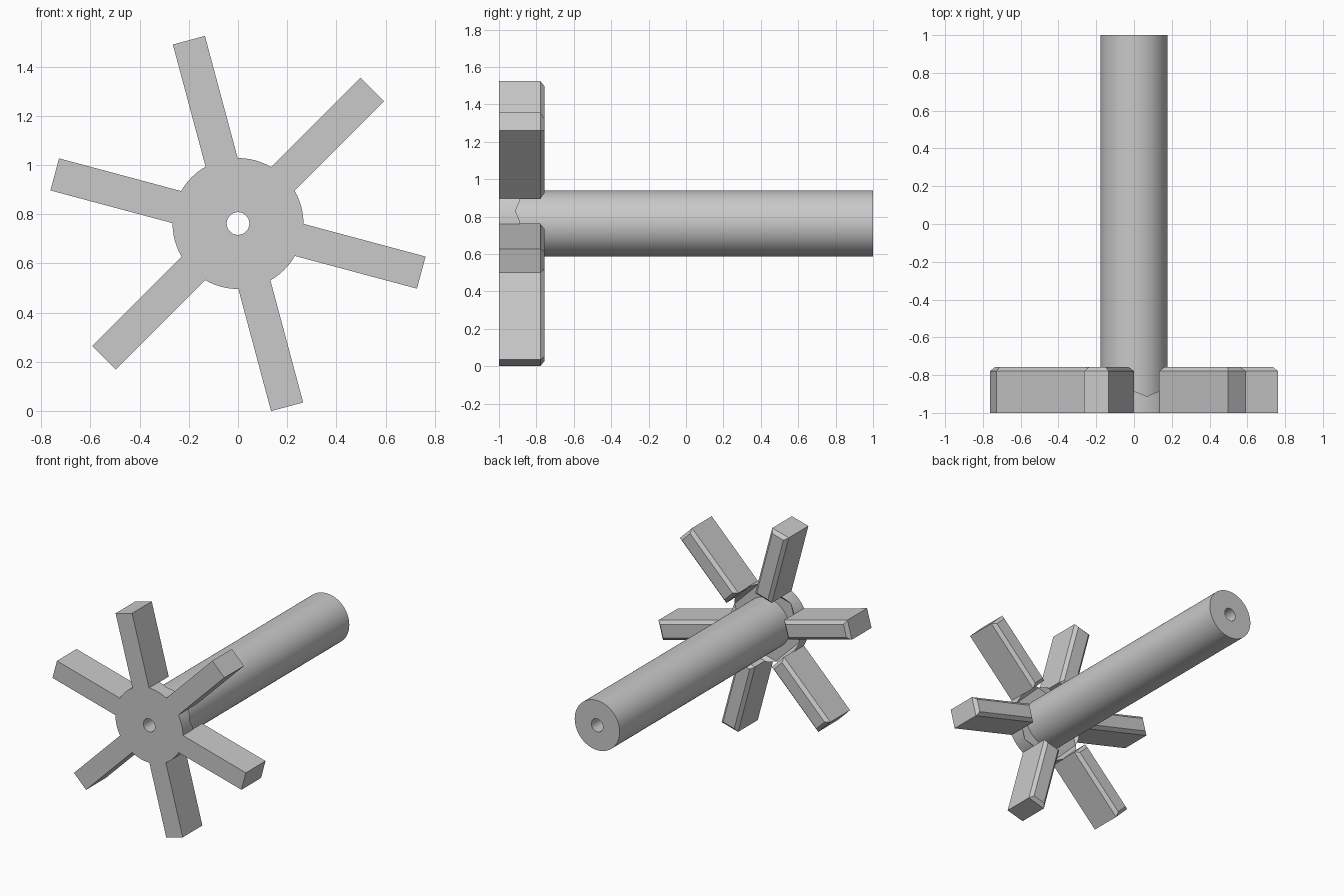
import bpy, bmesh, math
from mathutils import Matrix, Vector

if "Cube" in bpy.data.objects:
    bpy.data.objects.remove(bpy.data.objects["Cube"])

AXIS_Z = 0.7625          # height of the shaft axis
BORE, SHAFT, HUB, TIP = 0.046, 0.177, 0.266, 0.771
FRONT, SPOKE_BACK = -1.0, -0.757
FLOOR_Y, FLOOR_APOTHEM = -0.914, 0.229   # hexagonal recess behind the hub
SEGS = 72

metal = bpy.data.materials.new("light grey metal")
metal.use_nodes = True
grey = (0.585, 0.585, 0.585, 1)
metal.diffuse_color = grey
metal.node_tree.nodes["Principled BSDF"].inputs["Base Color"].default_value = grey


def polar(radius, angle, y):
    return Vector((radius * math.cos(angle), y, radius * math.sin(angle)))


def make_object(name, bm):
    bmesh.ops.recalc_face_normals(bm, faces=bm.faces)
    mesh = bpy.data.meshes.new(name)
    bm.to_mesh(mesh)
    bm.free()
    mesh.materials.append(metal)
    ob = bpy.data.objects.new(name, mesh)
    ob.location.z = AXIS_Z
    bpy.context.collection.objects.link(ob)
    return ob


def lathe(name, profile):
    """Sweep a closed (radius, y) profile round the axis."""
    bm = bmesh.new()
    rings = [[bm.verts.new(polar(r, math.tau * i / SEGS, y)) for r, y in profile]
             for i in range(SEGS)]
    n = len(profile)
    for i in range(SEGS):
        a, b = rings[i], rings[(i + 1) % SEGS]
        for k in range(n):
            m = (k + 1) % n
            bm.faces.new((a[k], a[m], b[m], b[k]))
    return make_object(name, bm)


def smooth(ob):
    bpy.ops.object.select_all(action='DESELECT')
    ob.select_set(True)
    bpy.context.view_layer.objects.active = ob
    bpy.ops.object.shade_smooth_by_angle(angle=math.radians(15))


# Hub disc: flat hexagonal floor at the back, rim rising at 45 degrees to each spoke
bm = bmesh.new()
front, rim, floor = [], [], []
for i in range(SEGS):
    deg = 360 * i / SEGS
    angle = math.radians(deg)
    lean = math.cos(math.radians((deg - 45 + 30) % 60 - 30))
    front.append(bm.verts.new(polar(HUB, angle, FRONT)))
    rim.append(bm.verts.new(polar(HUB, angle, FLOOR_Y + HUB * lean - FLOOR_APOTHEM)))
    floor.append(bm.verts.new(polar(FLOOR_APOTHEM / lean, angle, FLOOR_Y)))
bm.faces.new(front)
bm.faces.new(floor)
for i in range(SEGS):
    j = (i + 1) % SEGS
    bm.faces.new((front[i], front[j], rim[j], rim[i]))
    bm.faces.new((rim[i], rim[j], floor[j], floor[i]))
hub = make_object("spoked_hub", bm)

# Six radial bars with the rear edges chamfered
bm = bmesh.new()
root, width = 0.254, 0.135
for k in range(6):
    turn = Matrix.Rotation(-math.radians(45 + 60 * k), 4, 'Y')
    place = (turn @ Matrix.Translation(((root + TIP) / 2, (FRONT + SPOKE_BACK) / 2, 0))
             @ Matrix.Diagonal((TIP - root, SPOKE_BACK - FRONT, width, 1)))
    bmesh.ops.create_cube(bm, size=1, matrix=place)
rear = [e for e in bm.edges if all(v.co.y > SPOKE_BACK - 0.01 for v in e.verts)]
bmesh.ops.bevel(bm, geom=rear, offset=0.022, segments=1, affect='EDGES')
spokes = make_object("spokes", bm)

# Solid rod that cuts the bore
bm = bmesh.new()
bmesh.ops.create_cone(bm, cap_ends=True, segments=SEGS, radius1=BORE, radius2=BORE,
                      depth=3, matrix=Matrix.Rotation(math.pi / 2, 4, 'X'))
bore_cutter = make_object("bore_cutter", bm)

# Merge the bars into the hub and drill it
bpy.context.view_layer.objects.active = hub
for tool, operation in ((spokes, 'UNION'), (bore_cutter, 'DIFFERENCE')):
    mod = hub.modifiers.new(tool.name, 'BOOLEAN')
    mod.object, mod.operation, mod.solver = tool, operation, 'EXACT'
    bpy.ops.object.modifier_apply(modifier=mod.name)
    bpy.data.objects.remove(tool)
smooth(hub)

# Long hollow shaft behind the hub
shaft = lathe("shaft", [(BORE, -0.93), (SHAFT, -0.93), (SHAFT, 1), (BORE, 1)])
smooth(shaft)
